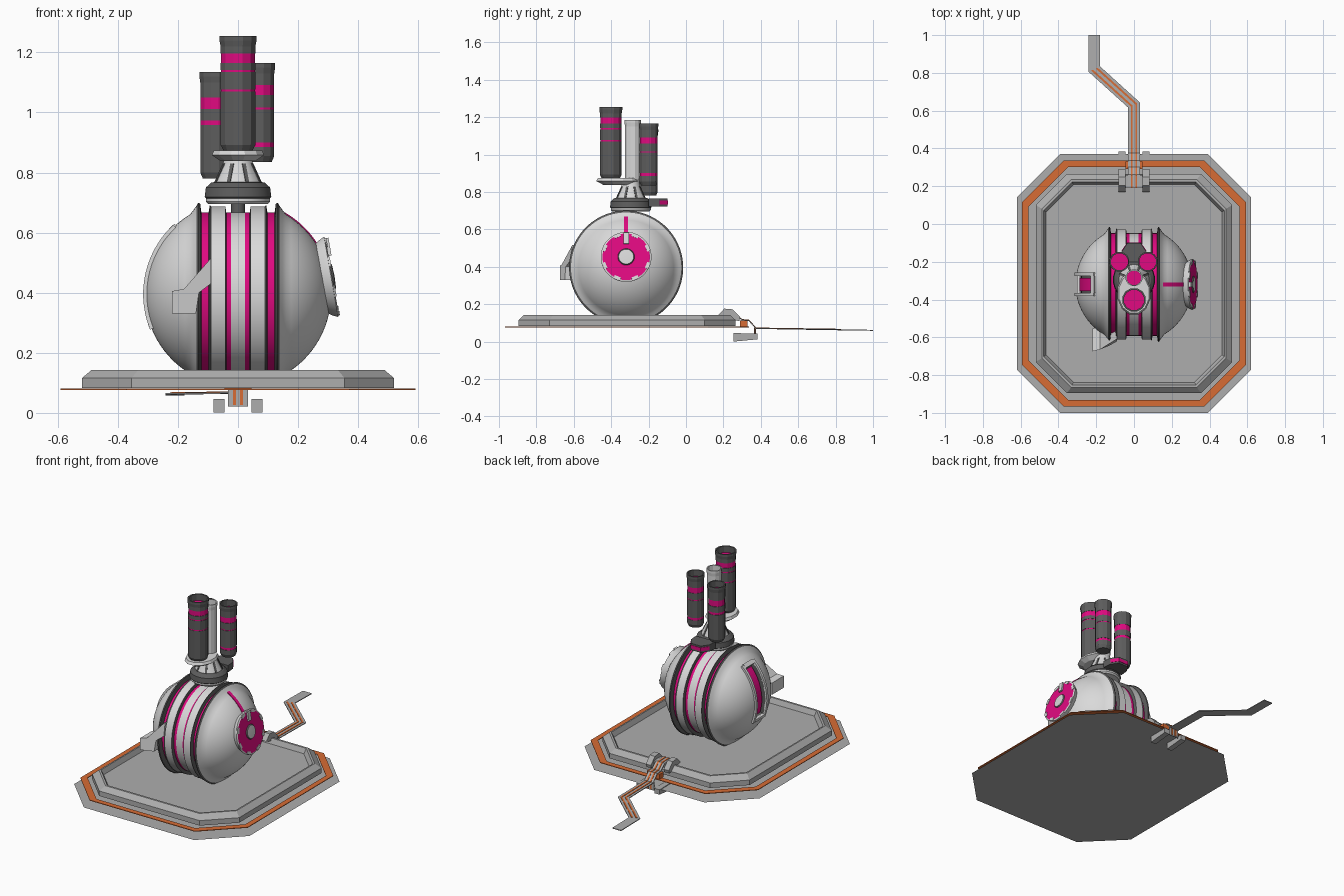
import bpy, bmesh, math
from mathutils import Matrix, Vector

if "Cube" in bpy.data.objects:
    bpy.data.objects.remove(bpy.data.objects["Cube"])


def material(name, rgb):
    m = bpy.data.materials.new(name)
    m.use_nodes = True
    m.diffuse_color = (*rgb, 1)
    m.node_tree.nodes["Principled BSDF"].inputs["Base Color"].default_value = (*rgb, 1)
    return m


LIGHT, GREY, DARK, PINK, ORANGE = range(5)
MATS = [material("light_grey", (0.70, 0.70, 0.70)), material("mid_grey", (0.42, 0.42, 0.42)),
        material("dark_grey", (0.11, 0.11, 0.11)), material("magenta", (0.75, 0.003, 0.22)),
        material("orange", (0.68, 0.15, 0.035))]
CY = -0.32          # centre of the globe
CZ = 0.395
R = 0.31


def finish(name, bm, smooth=False):
    bmesh.ops.recalc_face_normals(bm, faces=bm.faces)
    me = bpy.data.meshes.new(name)
    bm.to_mesh(me)
    bm.free()
    for m in MATS:
        me.materials.append(m)
    ob = bpy.data.objects.new(name, me)
    bpy.context.collection.objects.link(ob)
    if smooth:
        bpy.ops.object.select_all(action='DESELECT')
        ob.select_set(True)
        bpy.context.view_layer.objects.active = ob
        bpy.ops.object.shade_smooth_by_angle(angle=0.4)
    return ob


def bridge(bm, rings, mats):
    """Join successive vertex rings, one colour per step; single-vertex rings are poles."""
    for a, b, m in zip(rings, rings[1:], mats):
        n = max(len(a), len(b))
        for i in range(n):
            j = (i + 1) % n
            loop = ([a[i], a[j]] if len(a) > 1 else [a[0]]) + ([b[j], b[i]] if len(b) > 1 else [b[0]])
            if len(loop) > 2:
                bm.faces.new(loop).material_index = m


def lathe(name, profile, matrix, seg=48, smooth=True):
    """Profile entries: radius, height, colour of the step that follows."""
    bm = bmesh.new()
    rings = []
    for r, h, _ in profile:
        n = seg if r > 1e-5 else 1
        rings.append([bm.verts.new(matrix @ Vector((r * math.cos(math.tau * (i + .5) / seg),
                      r * math.sin(math.tau * (i + .5) / seg), h))) for i in range(n)])
    bridge(bm, rings, [p[2] for p in profile])
    return finish(name, bm, smooth)


def prism(name, outline, lift, mat):
    """Closed solid from an outline of 3D points moved along lift."""
    bm = bmesh.new()
    a = [bm.verts.new(p) for p in outline]
    b = [bm.verts.new(Vector(p) + Vector(lift)) for p in outline]
    bridge(bm, [a, b], [mat])
    for f in (bm.faces.new(a), bm.faces.new(b)):
        f.material_index = mat
    return finish(name, bm)


def box(name, x, y, z, mat, matrix=Matrix()):
    pts = [matrix @ Vector((x[i], y[j], z[0])) for i, j in ((0, 0), (1, 0), (1, 1), (0, 1))]
    return prism(name, pts, matrix.to_3x3() @ Vector((0, 0, z[1] - z[0])), mat)


def ribbon(name, path, sides, lo, hi, mat, thick):
    """Flat strip along a path, spanning lo..hi along each side vector."""
    bm = bmesh.new()
    rows = [[bm.verts.new(Vector(p) + Vector(s) * k) for k in (lo, hi)] for p, s in zip(path, sides)]
    for a, b in zip(rows, rows[1:]):
        bm.faces.new((a[0], a[1], b[1], b[0])).material_index = mat
    ob = finish(name, bm)
    mod = ob.modifiers.new("thickness", 'SOLIDIFY')
    mod.thickness = thick
    mod.offset = 0


def octagons(name, steps, mat, cap):
    """Stacked octagons: half width, half depth, corner cut, height."""
    bm = bmesh.new()
    rings = []
    for hx, hy, c, z in steps:
        pts = [(hx, hy - c), (hx - c, hy), (c - hx, hy), (-hx, hy - c)]
        pts += [(-x, -y) for x, y in pts]
        rings.append([bm.verts.new((x, y - .315, z)) for x, y in pts])
    bridge(bm, rings, [mat] * len(rings))
    if cap:
        bm.faces.new(rings[-1]).material_index = mat
    finish(name, bm)


def at(x, y, z=0):
    return Matrix.Translation((x, y, z))


# Base: ground sheet, coloured band and pedestal with a sunken floor
octagons("ground_sheet", [(.62, .685, .23, .04)], GREY, True)
octagons("base_band", [(.592, .652, .22, .076), (.592, .652, .22, .08), (.558, .618, .21, .08),
                       (.558, .618, .21, .076), (.592, .652, .22, .076)], ORANGE, False)
octagons("pedestal", [(.52, .58, .165, .083), (.52, .58, .165, .115), (.487, .55, .155, .143),
                      (.478, .537, .15, .143), (.465, .523, .145, .112)], GREY, True)

# Globe: two mirrored halves with stripes, grooves and flared rims
half = [(0, 0, LIGHT), (.272, 0, LIGHT), (.272, .023, PINK), (.272, .039, DARK), (.292, .042, LIGHT),
        (.292, .088, DARK), (.296, .094, DARK), (.272, .098, PINK), (.272, .122, DARK),
        (.302, .126, DARK), (.305, .132, DARK), (.295, .138, LIGHT), (.281, .148, LIGHT)]
a0 = math.asin(.16 / R)
for i in range(17):
    a = a0 + (math.pi / 2 - a0) * i / 16
    half.append((R * math.cos(a) if i < 16 else 0, R * math.sin(a), LIGHT))
lathe("globe_left", half, at(0, CY, CZ) @ Matrix.Rotation(math.pi / 2, 4, 'Y'), 64)
globe_right = lathe("globe_right", half, at(0, CY, CZ) @ Matrix.Rotation(-math.pi / 2, 4, 'Y'), 64)


def arc(radius, lo, hi, sign, n=14):
    """Points around the globe in its middle plane; angles above the horizon."""
    angles = [math.radians(lo + (hi - lo) * i / n) for i in range(n + 1)]
    return [(sign * radius * math.cos(a), CY, CZ + radius * math.sin(a)) for a in angles]


def arc_strip(name, radius, lo, hi, sign, y0, y1, mat, thick):
    path = arc(radius, lo, hi, sign)
    ribbon(name, path, [(0, 1, 0)] * len(path), y0, y1, mat, thick)


# Recessed slot on the -x side with a raised frame
outline = arc(.28, -18, 43, -1) + arc(.35, -18, 43, -1)[::-1]
cutter = prism("slot_cutter", [(x, y - .045, z) for x, y, z in outline], (0, .09, 0), DARK)
cutter.hide_render = True
cutter.hide_viewport = True
cut = globe_right.modifiers.new("slot", 'BOOLEAN')
cut.operation = 'DIFFERENCE'
cut.object = cutter
arc_strip("slot_glow", .286, -17, 42, -1, -.034, .034, PINK, .006)
for s in (-1, 1):
    arc_strip("slot_rail", .309, -22, 47, -1, s * .045, s * .062, LIGHT, .014)
for lo, hi in ((-22, -18), (43, 48)):
    arc_strip("slot_end", .309, lo, hi, -1, -.045, .045, LIGHT, .014)

# Round emblem on the +x side with its seam
arc_strip("seam", .311, 28, 62, 1, -.011, .011, PINK, .005)
disc = at(.308, CY, .452) @ Matrix.Rotation(math.radians(80), 4, 'Y')
lathe("side_disc", [(0, -.04, LIGHT), (.112, -.04, LIGHT), (.13, -.012, LIGHT), (.136, .002, LIGHT),
      (.127, .006, PINK), (.045, .006, DARK), (.04, .012, LIGHT), (0, .014, LIGHT)], disc, 32)
for i in range(8):
    turn = disc @ Matrix.Rotation(math.tau * (i + .5) / 8, 4, 'Z')
    box("disc_notch", (.115, .134), (-.018, .018), (.002, .009), LIGHT, turn)
box("disc_tab", (-.13, -.07), (-.014, .014), (.004, .016), LIGHT, disc)

# Angular cowl on the front
cowl = [(-.22, .33), (-.14, .33), (-.13, .40), (-.09, .43), (-.09, .515), (-.18, .412), (-.22, .405)]
prism("front_cowl", [(x, -.675 + .45 * max(0, x + .2) + .15 * max(0, z - .4), z) for x, z in cowl],
      (0, .12, 0), LIGHT)

# Neck, plate and rear visor
NY = -0.295
lathe("neck_stem", [(0, .64, DARK), (.023, .64, DARK), (.023, .71, DARK), (0, .71, DARK)], at(0, NY), 16)
lathe("neck", [(0, .695, LIGHT), (.10, .695, LIGHT), (.108, .704, LIGHT), (.108, .714, DARK),
      (.112, .718, DARK), (.108, .75, DARK), (.09, .766, DARK), (.08, .768, LIGHT),
      (.05, .83, LIGHT), (.045, .86, LIGHT), (0, .86, LIGHT)], at(0, NY), 24)
for i in range(8):
    turn = at(0, NY) @ Matrix.Rotation(math.tau * (i + .5) / 8, 4, 'Z')
    rib = [turn @ Vector(p) for p in ((.06, -.006, .768), (.083, -.006, .768), (.053, -.006, .83), (.04, -.006, .83))]
    prism("neck_rib", rib, turn.to_3x3() @ Vector((0, .012, 0)), DARK)
lathe("canister_plate", [(0, .838, LIGHT), (.06, .838, LIGHT), (.09, .858, LIGHT), (.083, .874, LIGHT),
      (0, .874, LIGHT)], at(0, -.367) @ Matrix.Diagonal((1, 1.3, 1, 1)), 12, False)
visor = [(-.07, -.20), (.07, -.20), (.065, -.145), (.035, -.10), (-.035, -.10), (-.065, -.145)]
prism("rear_visor", [(x, y, .722) for x, y in visor], (0, 0, .043), DARK)
prism("visor_glow", [(x * 1.02, y + .003, .733) for x, y in visor[2:]], (0, 0, .022), PINK)


def canister(name, x, y, r, z0, z1, bands, body=DARK):
    p = [(0, z0, body), (r * .8, z0, body), (r * .97, z0 + .02, body)]
    for lo, hi in bands:
        p += [(r * .97, lo, body), (r * .94, lo, PINK), (r * .94, hi, body), (r * .97, hi, body)]
    p += [(r * .97, z1 - .035, body), (r * 1.03, z1 - .015, body), (r * 1.03, z1, body),
          (r * .88, z1, body), (r * .88, z1 - .04, PINK), (0, z1 - .04, PINK)]
    lathe(name, p, at(x, y), 12, False)


# Canister cluster
canister("front_canister", 0, -.402, .062, .872, 1.255, [(1.07, 1.077), (1.135, 1.142), (1.165, 1.197)])
canister("rear_canister_right", -.077, -.2, .052, .78, 1.135, [(.958, .974), (1.012, 1.05)])
canister("rear_canister_left", .072, -.2, .052, .835, 1.165, [(.885, .9), (1.01, 1.016), (1.058, 1.092)])
canister("centre_column", 0, -.285, .044, .85, 1.185, [], LIGHT)

# Cable clamps on the base edge
for s in (-1, 1):
    x0 = s * .063 - .018
    prism("clamp_top", [(x0, .17, .14), (x0, .205, .176), (x0, .25, .172), (x0, .29, .13),
                        (x0, .285, .11), (x0, .25, .115)], (.036, 0, 0), GREY)
    prism("clamp_foot", [(x0, .255, 0), (x0, .383, .012), (x0, .383, .043), (x0, .255, .045)],
          (.036, 0, 0), GREY)
box("clamp_bar", (-.046, .046), (.19, .26), (.125, .15), GREY)
box("connector", (-.045, .045), (.29, .33), (.08, .112), ORANGE)
box("drop_strip", (-.034, .034), (.366, .371), (.02, .075), GREY)

# Flat cable with two coloured wires
path = [(0, .19, .152), (0, .26, .15), (0, .30, .115), (0, .335, .113), (0, .375, .07),
        (0, .63, .066), (-.21, .82, .063), (-.21, 1.0, .06)]
sides = [(1, 0, 0)] * 5 + [(1, .44, 0)] * 2 + [(1, 0, 0)]
ribbon("cable", path, sides, -.031, .031, GREY, .005)
wires = [Vector(p) + Vector((0, 0, .003)) for p in path[:-1]]
for s in (-1, 1):
    wire = (s * .012 - .005, s * .012 + .005)
    ribbon("cable_wire", wires, sides, *wire, ORANGE, .004)
    box("drop_wire", wire, (.363, .374), (.025, .075), ORANGE)
